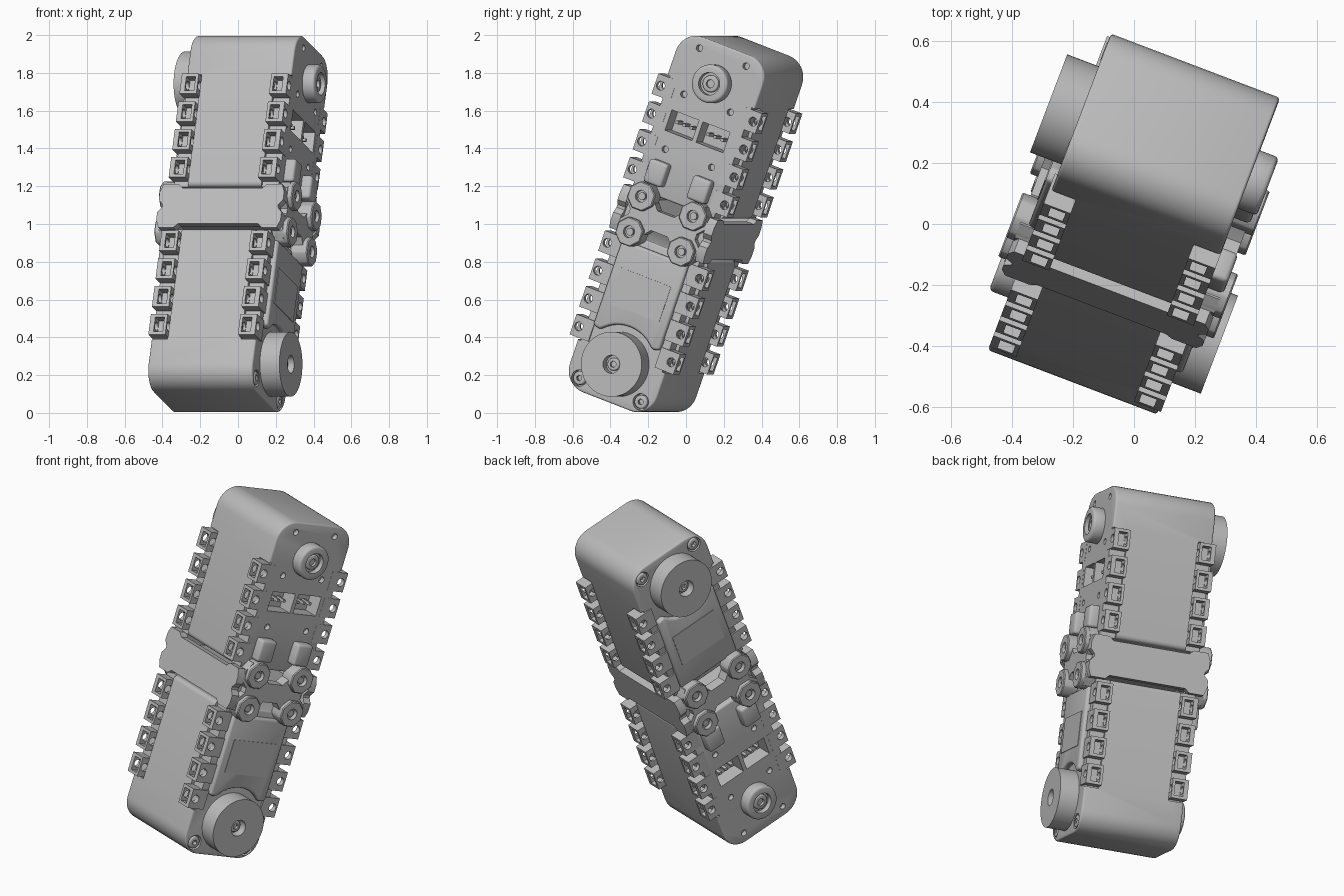
import bpy, bmesh
from math import radians, pi, sin, cos
from mathutils import Matrix

cube = bpy.data.objects.get("Cube")
if cube:
    bpy.data.objects.remove(cube, do_unlink=True)

grey = bpy.data.materials.new("plain grey")
grey.use_nodes = True
GREY = (0.5, 0.5, 0.5, 1)
grey.diffuse_color = GREY
grey.node_tree.nodes["Principled BSDF"].inputs["Base Color"].default_value = GREY

# The whole assembly leans; parts are laid out in an upright frame first
LEAN = (Matrix.Translation((0, 0, 1)) @ Matrix.Rotation(radians(-20.8), 4, 'Z')
        @ Matrix.Rotation(radians(-20), 4, 'X'))
FLIP = Matrix.Rotation(pi, 4, 'Y')


def prism(bm, pts, lo, hi, axis='x'):
    """Extrude a flat outline along x (outline in y,z) or along y (outline in x,z)."""
    def spot(a, b, d):
        return (d, a, b) if axis == 'x' else (a, d, b)
    low = [bm.verts.new(spot(a, b, lo)) for a, b in pts]
    high = [bm.verts.new(spot(a, b, hi)) for a, b in pts]
    faces = [bm.faces.new(low), bm.faces.new(high)]
    for i in range(len(pts)):
        j = (i + 1) % len(pts)
        faces.append(bm.faces.new((low[i], low[j], high[j], high[i])))
    bmesh.ops.recalc_face_normals(bm, faces=faces)


def arc(cy, cz, r, start, end, n):
    angles = [radians(start + (end - start) * i / n) for i in range(n + 1)]
    return [(cy + r * cos(a), cz + r * sin(a)) for a in angles]


def disc(bm, cy, cz, r, lo, hi, n=40):
    prism(bm, arc(cy, cz, r, 0, 360, n)[:-1], lo, hi)


def box(bm, x, y, z):
    prism(bm, [(y[0], z[0]), (y[1], z[0]), (y[1], z[1]), (y[0], z[1])], x[0], x[1])


def span(side, a, b):
    return sorted((side * a, side * b))


def raw(name, bm):
    mesh = bpy.data.meshes.new(name)
    bm.to_mesh(mesh)
    bm.free()
    obj = bpy.data.objects.new(name, mesh)
    bpy.context.collection.objects.link(obj)
    return obj


def finish(name, bm, flip=False, bevel=0, cut=None, segments=3):
    obj = raw(name, bm)
    obj.data.materials.append(grey)
    cutter = None
    if bevel:
        mod = obj.modifiers.new("rounding", 'BEVEL')
        mod.width, mod.segments = bevel, segments
        mod.limit_method, mod.angle_limit = 'ANGLE', radians(40)
    if cut:
        cutter = raw("cutter", cut)
        cutter.hide_render = True
        mod = obj.modifiers.new("openings", 'BOOLEAN')
        mod.object, mod.operation, mod.solver = cutter, 'DIFFERENCE', 'EXACT'
        mod.use_self = True
    bpy.context.view_layer.update()
    graph = bpy.context.evaluated_depsgraph_get()
    mesh = bpy.data.meshes.new_from_object(obj.evaluated_get(graph))
    obj.modifiers.clear()
    obj.data = mesh
    if cutter:
        bpy.data.objects.remove(cutter, do_unlink=True)
    obj.matrix_world = LEAN @ FLIP if flip else LEAN
    bpy.ops.object.select_all(action='DESELECT')
    obj.select_set(True)
    bpy.context.view_layer.objects.active = obj
    bpy.ops.object.shade_smooth_by_angle(angle=radians(32))


SIDES = (-1, 1)
CORNERS = [(a, b) for a in SIDES for b in SIDES]
AXLE = 0.79
TABS = [0.207 + 0.157 * i for i in range(4)]


def servo(label, flip):
    # Case: rounded outer end, side recesses for the tabs, socket, holes
    case, cut = bmesh.new(), bmesh.new()
    outline = ([(-0.25, 0.12), (0.25, 0.12), (0.264, 0.135)]
               + arc(0.144, 0.88, 0.12, 0, 90, 8) + arc(-0.144, 0.88, 0.12, 90, 180, 8)
               + [(-0.264, 0.135)])
    prism(case, outline, -0.292, 0.3)
    for a, b in CORNERS:
        box(cut, span(a, 0.208, 0.4), span(b, 0.245, 0.4), (0.05, 0.745))
    for s in SIDES:
        box(cut, (0.2, 0.4), span(s, 0.012, 0.175), (0.465, 0.58))
        for z in (0.37, 0.68, 0.94):
            disc(cut, s * 0.14, z, 0.018, 0.27, 0.4, 16)
        disc(cut, s * 0.185, 0.935, 0.044, -0.4, -0.255, 24)
    finish(label + "_case", case, flip, 0.035, cut)

    # Socket pins
    pins = bmesh.new()
    for s in SIDES:
        for i in range(3):
            y = s * (0.05 + 0.043 * i)
            box(pins, (0.19, 0.27), (y - 0.008, y + 0.008), (0.515, 0.531))
    finish(label + "_socket_pins", pins, flip)

    # Screws in the corner notches
    screws, cut = bmesh.new(), bmesh.new()
    for s in SIDES:
        disc(screws, s * 0.185, 0.935, 0.036, -0.294, -0.24, 24)
        disc(cut, s * 0.185, 0.935, 0.016, -0.4, -0.27, 6)
    finish(label + "_corner_screws", screws, flip, 0.008, cut)

    # Mounting tabs with nut pockets and cross holes
    tabs, cut = bmesh.new(), bmesh.new()
    for a, b in CORNERS:
        for z in TABS:
            box(tabs, span(a, 0.206, 0.301), span(b, 0.2, 0.312), (z - 0.057, z + 0.057))
            box(cut, span(a, 0.222, 0.274), span(b, 0.252, 0.4), (z - 0.04, z + 0.04))
            disc(cut, b * 0.278, z, 0.024, *span(a, 0.15, 0.4), 16)
    finish(label + "_mounting_tabs", tabs, flip, cut=cut)

    # Cover panel with a hollow around the drive wheel, and its label plate
    panel = bmesh.new()
    prism(panel, [(-0.2, 0.16), (0.2, 0.16), (0.2, 0.64)]
          + arc(0, AXLE, 0.21, -42, -138, 12) + [(-0.2, 0.64)], -0.322, -0.27)
    finish(label + "_cover_panel", panel, flip, 0.015)
    plate = bmesh.new()
    box(plate, (-0.325, -0.317), (-0.15, 0.15), (0.3, 0.5))
    finish(label + "_label_plate", plate, flip)

    # Drive wheel with bored centre and screw
    wheel, cut = bmesh.new(), bmesh.new()
    disc(wheel, 0, AXLE, 0.172, -0.402, -0.28, 64)
    disc(cut, 0, AXLE, 0.048, -0.5, -0.35, 32)
    finish(label + "_drive_wheel", wheel, flip, cut=cut)
    screw, cut = bmesh.new(), bmesh.new()
    disc(screw, 0, AXLE, 0.034, -0.375, -0.34, 24)
    disc(cut, 0, AXLE, 0.018, -0.5, -0.36, 6)
    finish(label + "_wheel_screw", screw, flip, 0.006, cut)

    # Idler knob with a ring groove
    knob, cut = bmesh.new(), bmesh.new()
    disc(knob, 0, AXLE, 0.102, 0.28, 0.367, 48)
    disc(cut, 0, AXLE, 0.06, 0.335, 0.5, 32)
    finish(label + "_idler_knob", knob, flip, 0.015, cut)
    screw, cut = bmesh.new(), bmesh.new()
    disc(screw, 0, AXLE, 0.045, 0.3, 0.352, 32)
    disc(cut, 0, AXLE, 0.022, 0.33, 0.5, 16)
    finish(label + "_idler_screw", screw, flip, 0.008, cut)

    # Raised pads beside the bracket
    pads = bmesh.new()
    for s in SIDES:
        box(pads, (0.28, 0.355), span(s, 0.075, 0.185), (0.175, 0.305))
    finish(label + "_raised_pads", pads, flip, 0.016)


servo("upper", False)
servo("lower", True)

# Bracket joining both servos
web = bmesh.new()
box(web, (-0.31, 0.31), (-0.25, 0.25), (-0.05, 0.05))
finish("bracket_web", web)


def mirrored(quarter):
    """Close a quarter outline over both axes."""
    half = quarter + [(a, -b) for a, b in reversed(quarter)]
    return half + [(-a, -b) for a, b in half]


plates = bmesh.new()
edge = mirrored([(0.225, 0.1), (0.25, 0.122), (0.335, 0.122), (0.352, 0.08),
                 (0.352, 0.035), (0.328, 0.008)])
for s in SIDES:
    prism(plates, edge, *span(s, 0.235, 0.283), axis='y')
finish("bracket_plates", plates)

arms = bmesh.new()
cross = mirrored([(0.05, 0.055), (0.09, 0.1), (0.13, 0.165), (0.2, 0.165), (0.235, 0.12),
                  (0.235, 0.05), (0.2, 0.015)])
for s in SIDES:
    prism(arms, cross, *span(s, 0.28, 0.35))
finish("bracket_arms", arms)

lobes, cut, bolts = bmesh.new(), bmesh.new(), bmesh.new()
for s in SIDES:
    for a, b in CORNERS:
        y, z = a * 0.155, b * 0.1
        prism(lobes, arc(y, z, 0.08, 22.5, 382.5, 8)[:-1], *span(s, 0.28, 0.378))
        disc(cut, y, z, 0.032, *span(s, 0.35, 0.5), 24)
        disc(bolts, y, z, 0.02, *span(s, 0.33, 0.365), 16)
finish("bracket_lobes", lobes, bevel=0.005, cut=cut, segments=1)
finish("bracket_bolts", bolts)
